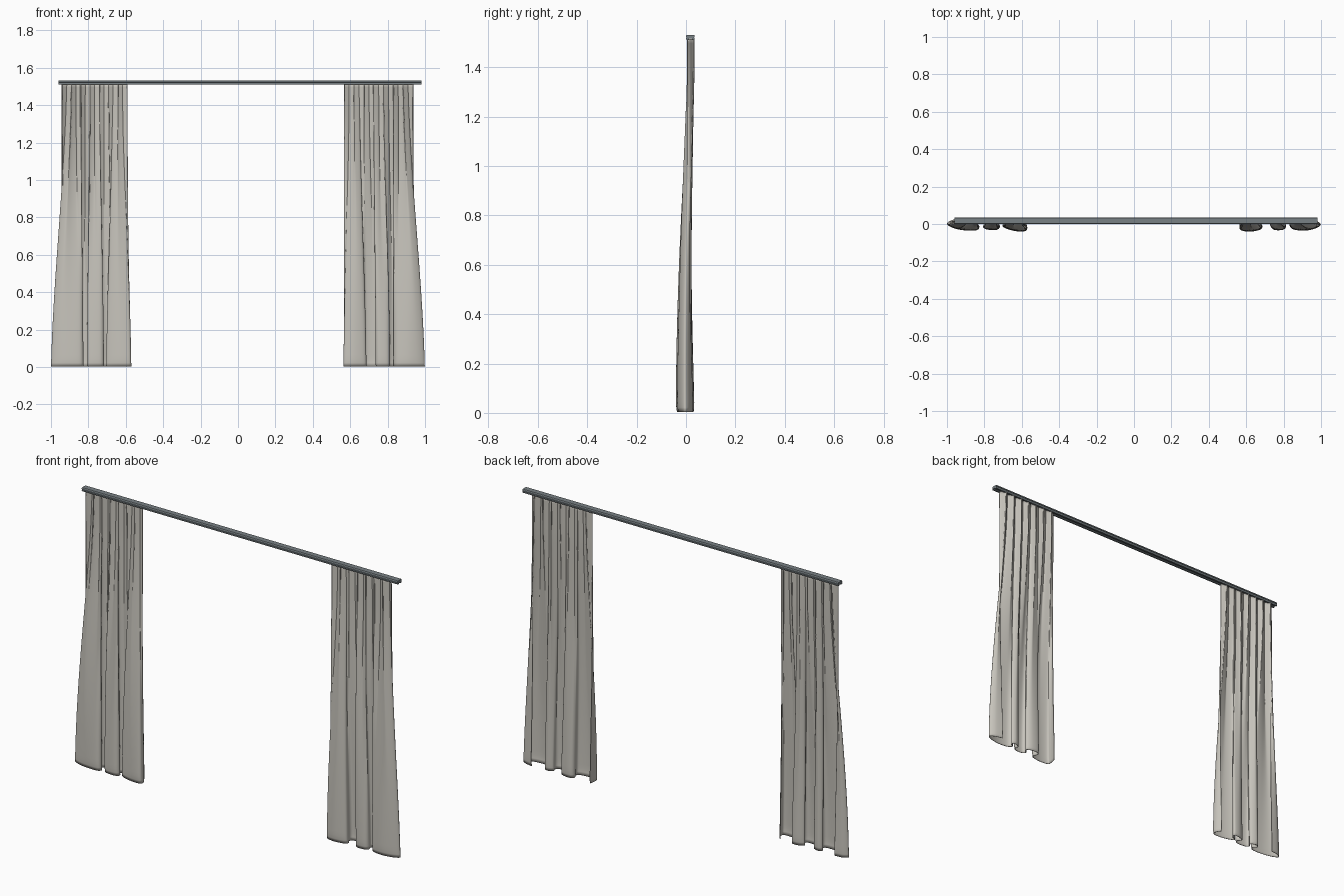
import bpy, bmesh, math
from mathutils import Vector

if "Cube" in bpy.data.objects:
    bpy.data.objects.remove(bpy.data.objects["Cube"])


def material(name, rgb):
    m = bpy.data.materials.new(name)
    m.diffuse_color = (*rgb, 1)
    m.use_nodes = True
    m.node_tree.nodes["Principled BSDF"].inputs["Base Color"].default_value = m.diffuse_color
    return m


linen = material("warm_grey_linen", (0.57, 0.55, 0.50))
metal = material("blue_grey_metal", (0.19, 0.22, 0.235))


def make_object(name, bm, mat):
    me = bpy.data.meshes.new(name)
    bm.to_mesh(me)
    bm.free()
    me.materials.append(mat)
    ob = bpy.data.objects.new(name, me)
    bpy.context.collection.objects.link(ob)
    return ob


def spline(pts, s):
    """Catmull-Rom point at s in 0..1 along a row of points."""
    f = s * (len(pts) - 1)
    i = min(int(f), len(pts) - 2)
    t = f - i
    p = [Vector(pts[max(0, min(len(pts) - 1, i + k))]) for k in (-1, 0, 1, 2)]
    return 0.5 * (2 * p[1] + (p[2] - p[0]) * t
                  + (2 * p[0] - 5 * p[1] + 4 * p[2] - p[3]) * t * t
                  + (3 * p[1] - p[0] - 3 * p[2] + p[3]) * t ** 3)


def smooth(t):
    return t * t * (3 - 2 * t)


# Hem cross-sections running from the outer edge to the inner edge
hem_left = [(-.93, .026), (-.975, .020), (-.998, 0), (-.965, -.020), (-.91, -.032),
            (-.845, -.033), (-.828, -.014), (-.845, .012), (-.825, .026), (-.795, .012),
            (-.806, -.014), (-.785, -.028), (-.735, -.030), (-.718, -.012),
            (-.735, .014), (-.705, .031), (-.672, .030), (-.675, .010), (-.703, -.008),
            (-.680, -.024), (-.63, -.037), (-.58, -.036), (-.573, -.012), (-.590, .020)]
hem_right = [(.93, .028), (.975, .016), (.997, -.005), (.965, -.024), (.91, -.034),
             (.855, -.028), (.834, -.008), (.855, .014), (.835, .025), (.808, .012),
             (.812, -.014), (.795, -.030), (.752, -.030), (.738, -.012),
             (.755, .012), (.73, .029), (.69, .031), (.675, .014), (.685, -.014),
             (.672, -.030), (.62, -.039), (.572, -.032), (.566, -.010), (.572, .027)]


def curtain(name, hem, outer, inner, folds):
    cols, rows, top = 230, 44, 1.515
    bm = bmesh.new()
    grid = []
    for r in range(rows + 1):
        h = r / rows
        h = 0.5 * h + 0.5 * smooth(h)
        z = 0.004 + (top - 0.004) * h
        # Lower section stays loose, upper section gathers into narrow pleats
        g = smooth(min(1, h / 0.95)) * 0.55 + 0.45 * h
        lean = -0.008 * math.sin(math.pi * min(1, h * 1.15)) if h < 0.87 else 0
        row = []
        for c in range(cols + 1):
            s = c / cols
            low = spline(hem, s)
            a = s * folds * math.tau
            up = Vector((outer + (inner - outer) * s + math.copysign(0.006, outer) * math.sin(2 * a),
                         0.020 - 0.0135 * math.cos(a) * (0.8 + 0.2 * math.sin(5 * s + 1))))
            p = low.lerp(up, g)
            # Narrow folds die away downwards
            w = smooth(h) * (1 - h) * 0.012
            y = p.y + w * math.sin(a) + lean
            # Rolled hem
            if z < 0.03:
                y *= 1 - 0.12 * (1 - z / 0.03)
            row.append(bm.verts.new((p.x, y, z)))
        grid.append(row)
    for r in range(rows):
        for c in range(cols):
            f = bm.faces.new((grid[r][c], grid[r][c + 1], grid[r + 1][c + 1], grid[r + 1][c]))
            f.smooth = True
    if outer > 0:
        bmesh.ops.reverse_faces(bm, faces=bm.faces[:])
    ob = make_object(name, bm, linen)
    # Cloth thickness
    mod = ob.modifiers.new("cloth_thickness", "SOLIDIFY")
    mod.thickness = 0.003
    mod.offset = 0
    return ob


curtain("left_curtain", hem_left, -0.94, -0.593, 7)
curtain("right_curtain", hem_right, 0.935, 0.568, 7)

# Curtain rail: an extruded channel with a slot underneath for the gliders
half = [(.017, 1.528), (.015, 1.531), (0, 1.531)]
under = [(.006, 1.511), (.006, 1.516), (0, 1.516)]
right = [(0, 1.516), (.006, 1.516), (.006, 1.511), (.015, 1.511), (.017, 1.514),
         (.017, 1.519), (.015, 1.520), (.015, 1.522), (.017, 1.523), (.017, 1.528),
         (.015, 1.531), (0, 1.531)]
profile = right + [(-y, z) for y, z in reversed(right[1:-1])]
bm = bmesh.new()
ends = [[bm.verts.new((x, y + 0.018, z)) for y, z in profile] for x in (-0.96, 0.98)]
n = len(profile)
for i in range(n):
    j = (i + 1) % n
    bm.faces.new((ends[0][i], ends[0][j], ends[1][j], ends[1][i]))
bm.faces.new(ends[0])
bm.faces.new(ends[1][::-1])
bmesh.ops.recalc_face_normals(bm, faces=bm.faces[:])
make_object("curtain_rail", bm, metal)
